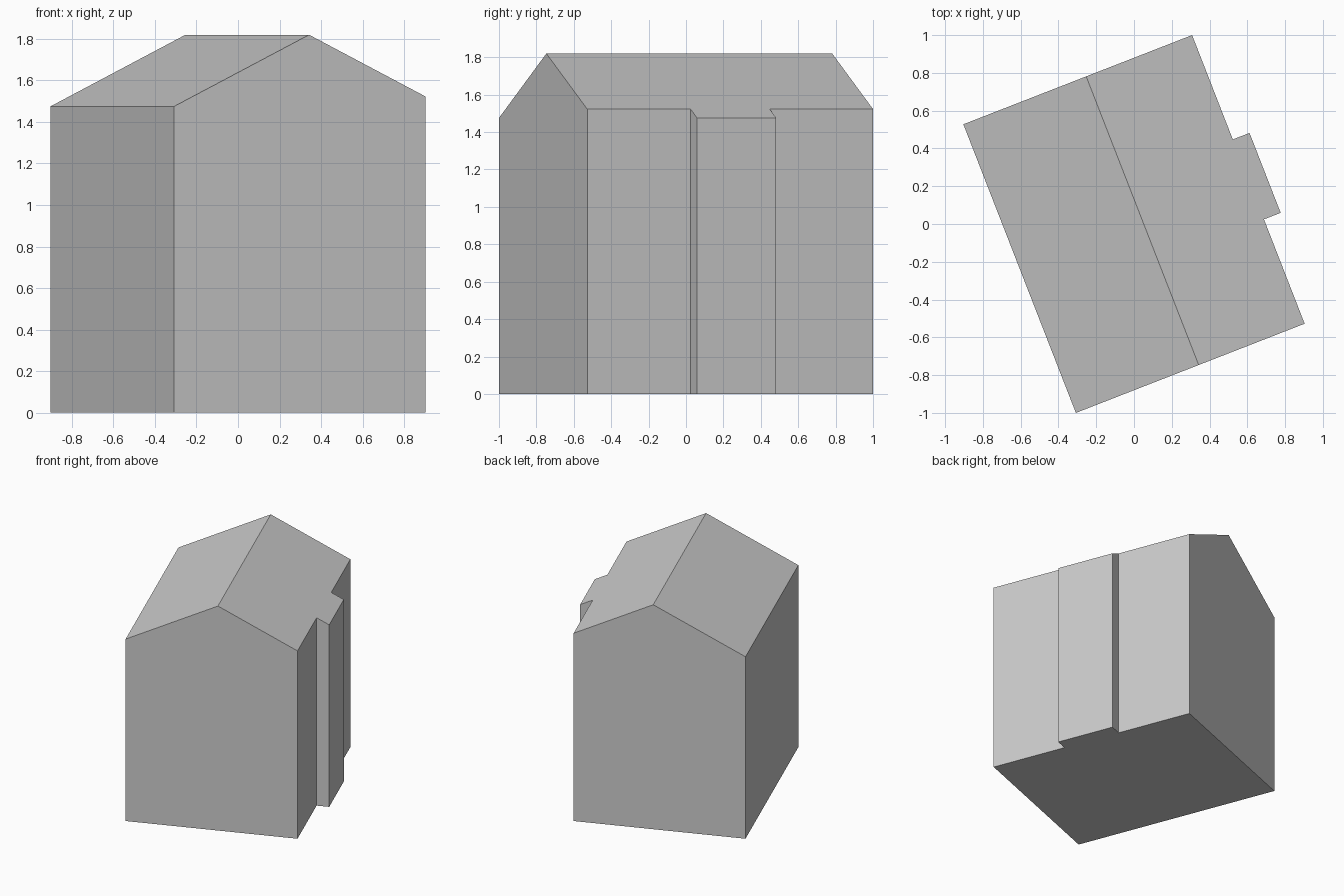
import bpy
import bmesh
import math
from mathutils import Matrix

cube = bpy.data.objects.get("Cube")
if cube:
    bpy.data.objects.remove(cube, do_unlink=True)

# Main dimensions, in the house's own axes (ridge runs along y)
HALF_WIDTH, HALF_LENGTH = 0.65, 0.82
BAY_EDGE, BAY_HALF = 0.745, 0.227
RIDGE_X, RIDGE_Z, PITCH = 0.048, 1.82, 0.494
TURN = math.radians(21.3)

grey = bpy.data.materials.new("plain grey")
grey.use_nodes = True
colour = (0.6, 0.6, 0.6, 1)
grey.diffuse_color = colour
grey.node_tree.nodes["Principled BSDF"].inputs["Base Color"].default_value = colour


def roof_height(x):
    return RIDGE_Z - PITCH * abs(x - RIDGE_X)


# Footprint, counter-clockwise from the front ridge end, with the side bay
right_half = [(RIDGE_X, -HALF_LENGTH), (HALF_WIDTH, -HALF_LENGTH),
              (HALF_WIDTH, -BAY_HALF), (BAY_EDGE, -BAY_HALF),
              (BAY_EDGE, BAY_HALF), (HALF_WIDTH, BAY_HALF),
              (HALF_WIDTH, HALF_LENGTH), (RIDGE_X, HALF_LENGTH)]
left_half = [(-HALF_WIDTH, HALF_LENGTH), (-HALF_WIDTH, -HALF_LENGTH)]
outline = right_half + left_half

bm = bmesh.new()
base = [bm.verts.new((x, y, 0)) for x, y in outline]
top = [bm.verts.new((x, y, roof_height(x))) for x, y in outline]

# Floor and the two roof slopes
split = len(right_half)
bm.faces.new(base[::-1])
bm.faces.new(top[:split])
bm.faces.new(top[split - 1:] + top[:1])

# Walls, then merge each gable into a single flat face
for i in range(len(outline)):
    j = (i + 1) % len(outline)
    bm.faces.new((base[i], base[j], top[j], top[i]))
gable_seams = [bm.edges.get((base[i], top[i])) for i in (0, split - 1)]
bmesh.ops.dissolve_edges(bm, edges=gable_seams, use_verts=True)

bmesh.ops.recalc_face_normals(bm, faces=bm.faces)
bm.transform(Matrix.Rotation(TURN, 4, "Z"))

mesh = bpy.data.meshes.new("gabled_house")
bm.to_mesh(mesh)
bm.free()
mesh.materials.append(grey)
house = bpy.data.objects.new("gabled_house", mesh)
bpy.context.collection.objects.link(house)
